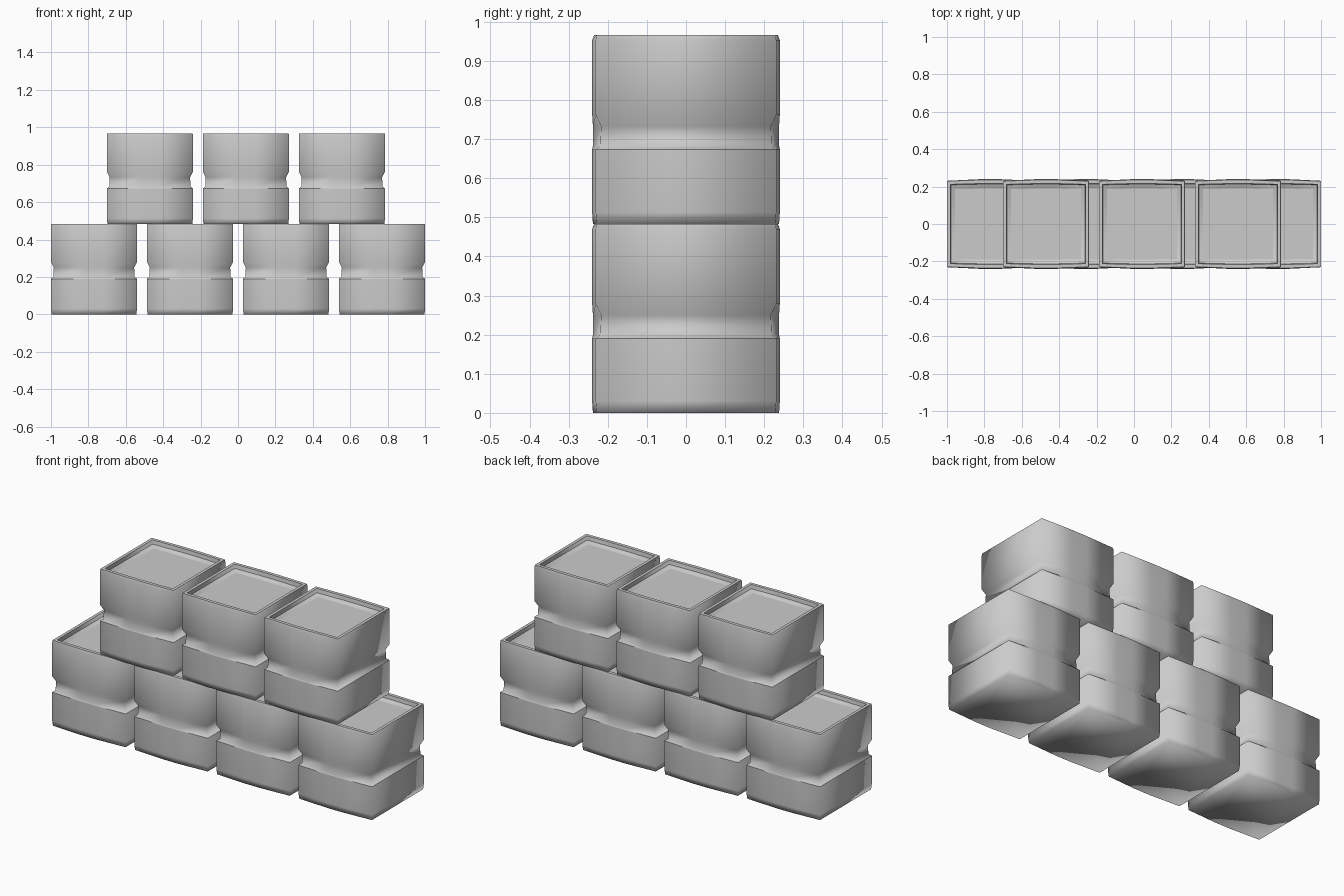
import bpy, bmesh

if "Cube" in bpy.data.objects:
    bpy.data.objects.remove(bpy.data.objects["Cube"])

HEIGHT = 0.483


def ring(hx, hy, bow):
    """Square-ish outline with long sides bowed outward to +-bow at the middle."""
    m = 0.05
    return [(-hx, -hy), (-m, -bow), (m, -bow), (hx, -hy),
            (hx, hy), (m, bow), (-m, bow), (-hx, hy)]


def crate_mesh():
    # (half x, half y at corners, half y at middle, height)
    levels = [
        (0.227, 0.228, 0.238, 0.0),
        (0.230, 0.231, 0.240, 0.03),
        (0.230, 0.231, 0.240, 0.19),      # lower lip of the grip groove
        (0.217, 0.219, 0.238, 0.20),
        (0.215, 0.217, 0.238, 0.25),
        (0.230, 0.231, 0.240, 0.28),      # upper lip of the groove
        (0.230, 0.231, 0.240, 0.47),
        (0.229, 0.229, 0.235, HEIGHT),    # outer rim
        (0.212, 0.212, 0.216, HEIGHT),    # inner rim
        (0.209, 0.209, 0.213, HEIGHT - 0.022),
        (0.187, 0.187, 0.189, HEIGHT - 0.032),  # sunken lid panel
    ]
    bm = bmesh.new()
    rings = [[bm.verts.new((x, y, z)) for x, y in ring(hx, hy, bow)]
             for hx, hy, bow, z in levels]
    n = 8
    for a, b in zip(rings, rings[1:]):
        for i in range(n):
            j = (i + 1) % n
            bm.faces.new((a[i], a[j], b[j], b[i]))
    bm.faces.new(rings[0][::-1])
    bm.faces.new(rings[-1])
    for f in bm.faces:
        f.smooth = True
    # Crisp rim, lid and lower groove lip; soft body
    for k in (2, 7, 8, 9, 10):
        for i in range(n):
            bm.edges.get((rings[k][i], rings[k][(i + 1) % n])).smooth = False
    bmesh.ops.recalc_face_normals(bm, faces=bm.faces)
    mesh = bpy.data.meshes.new("crate")
    bm.to_mesh(mesh)
    bm.free()
    return mesh


# Two staggered rows of identical crates
mesh = crate_mesh()
STEP = 0.5133
for row, start, count, z in (("lower", -0.77, 4, 0.0), ("upper", -0.471, 3, HEIGHT)):
    for i in range(count):
        crate = bpy.data.objects.new(f"{row}_crate_{i + 1}", mesh)
        crate.location = (start + i * STEP, 0, z)
        bpy.context.collection.objects.link(crate)
